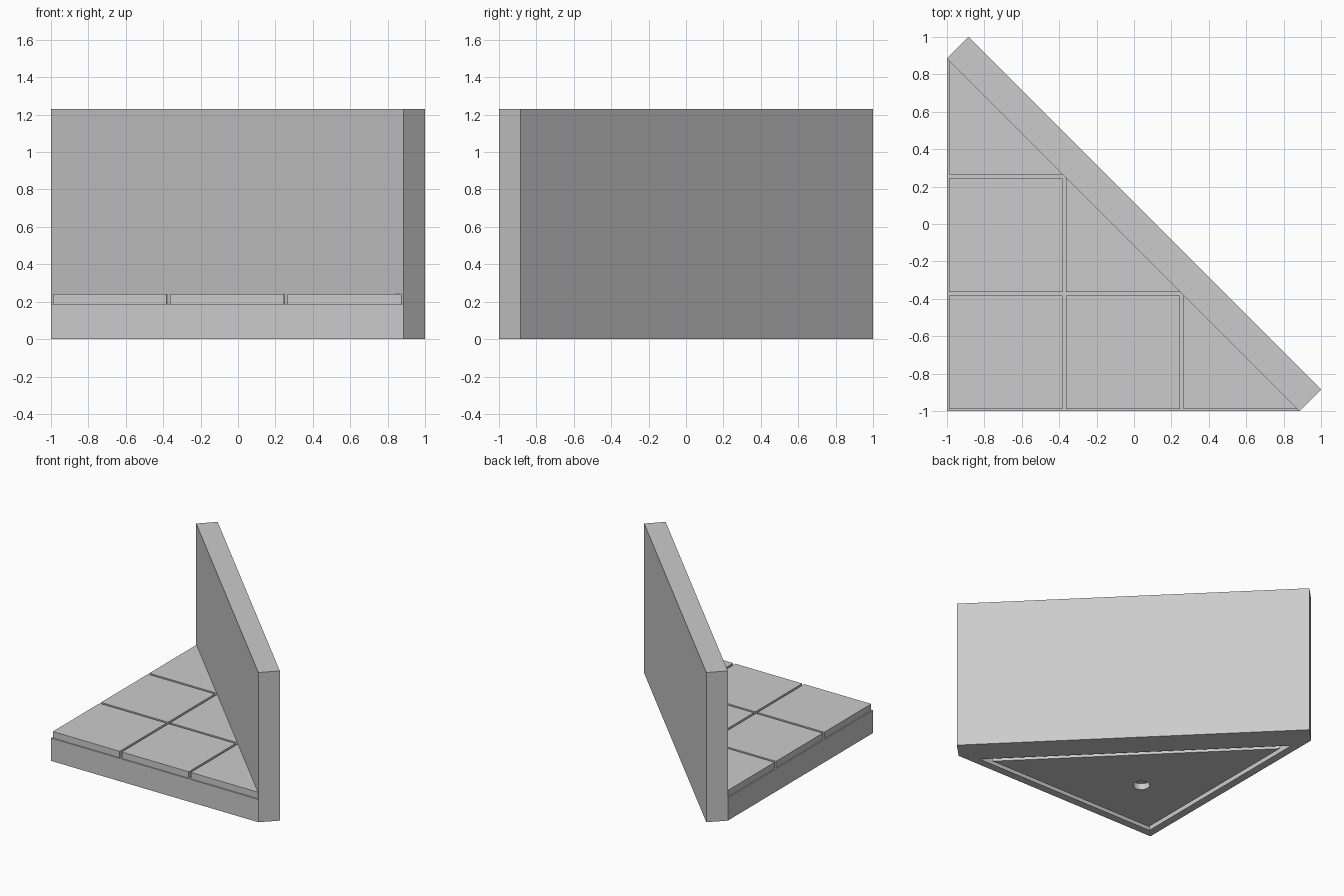
import bpy
import bmesh

cube = bpy.data.objects.get("Cube")
if cube:
    bpy.data.objects.remove(cube, do_unlink=True)

EDGE = 0.885        # far end of each leg of the triangular floor
DIAGONAL = EDGE - 1  # x + y along the wall's inner face
BASE_TOP, TILE_TOP, WALL_TOP = 0.187, 0.24, 1.23
RECESS = 0.05

stone = bpy.data.materials.new("stone_grey")
stone.use_nodes = True
colour = (0.6, 0.6, 0.6, 1)
stone.diffuse_color = colour
stone.node_tree.nodes["Principled BSDF"].inputs["Base Color"].default_value = colour


def link(name, bm):
    bmesh.ops.recalc_face_normals(bm, faces=bm.faces)
    mesh = bpy.data.meshes.new(name)
    bm.to_mesh(mesh)
    bm.free()
    mesh.materials.append(stone)
    obj = bpy.data.objects.new(name, mesh)
    bpy.context.collection.objects.link(obj)
    return obj


def prism(name, outline, z0, z1):
    bm = bmesh.new()
    face = bm.faces.new([bm.verts.new((x, y, z0)) for x, y in outline])
    top = bmesh.ops.extrude_face_region(bm, geom=[face], use_keep_orig=True)["geom"]
    verts = [v for v in top if isinstance(v, bmesh.types.BMVert)]
    bmesh.ops.translate(bm, vec=(0, 0, z1 - z0), verts=verts)
    return link(name, bm)


def inset_triangle(d):
    tip = EDGE - d * (1 + 2 ** 0.5)
    return [(-1 + d, -1 + d), (tip, -1 + d), (-1 + d, tip)]


def triangular_ring(name, outer, inner, z0, z1):
    bm = bmesh.new()
    loops = [[bm.verts.new((x, y, z)) for x, y in pts]
             for pts, z in ((outer, z0), (outer, z1), (inner, z1), (inner, z0))]
    for a, b in zip(loops, loops[1:] + loops[:1]):
        for i in range(3):
            j = (i + 1) % 3
            bm.faces.new((a[i], a[j], b[j], b[i]))
    return link(name, bm)


def cut(target, cutter):
    cutter.hide_render = True
    cutter.hide_set(True)
    mod = target.modifiers.new(cutter.name, "BOOLEAN")
    mod.operation = "DIFFERENCE"
    mod.solver = "EXACT"
    mod.object = cutter
    bpy.context.view_layer.objects.active = target
    bpy.ops.object.modifier_apply(modifier=mod.name)
    bpy.data.objects.remove(cutter, do_unlink=True)


# Floor base, with a groove and a round socket underneath
base = prism("floor_base", inset_triangle(0), 0, BASE_TOP)
cut(base, triangular_ring("groove_cutter", inset_triangle(0.064),
                          inset_triangle(0.102), -RECESS, RECESS))
bm = bmesh.new()
bmesh.ops.create_cone(bm, cap_ends=True, segments=32, radius1=0.063,
                      radius2=0.063, depth=2 * RECESS)
bmesh.ops.translate(bm, vec=(-0.455, -0.455, 0), verts=bm.verts)
cut(base, link("socket_cutter", bm))

# Diagonal wall
offset = 1 - EDGE
prism("diagonal_wall", [(EDGE, -1), (1, -1 + offset), (-1 + offset, 1), (-1, EDGE)],
      0, WALL_TOP)

# Floor tiles: whole squares, and half tiles along the wall
START, PITCH, SIZE = -0.99, 0.627, 0.608
for row in range(3):
    for col in range(3 - row):
        x, y = START + col * PITCH, START + row * PITCH
        if row + col < 2:
            s = SIZE
            outline = [(x, y), (x + s, y), (x + s, y + s), (x, y + s)]
        else:
            s = DIAGONAL - x - y
            outline = [(x, y), (x + s, y), (x, y + s)]
        prism(f"floor_tile_{row + 1}_{col + 1}", outline, BASE_TOP, TILE_TOP)
